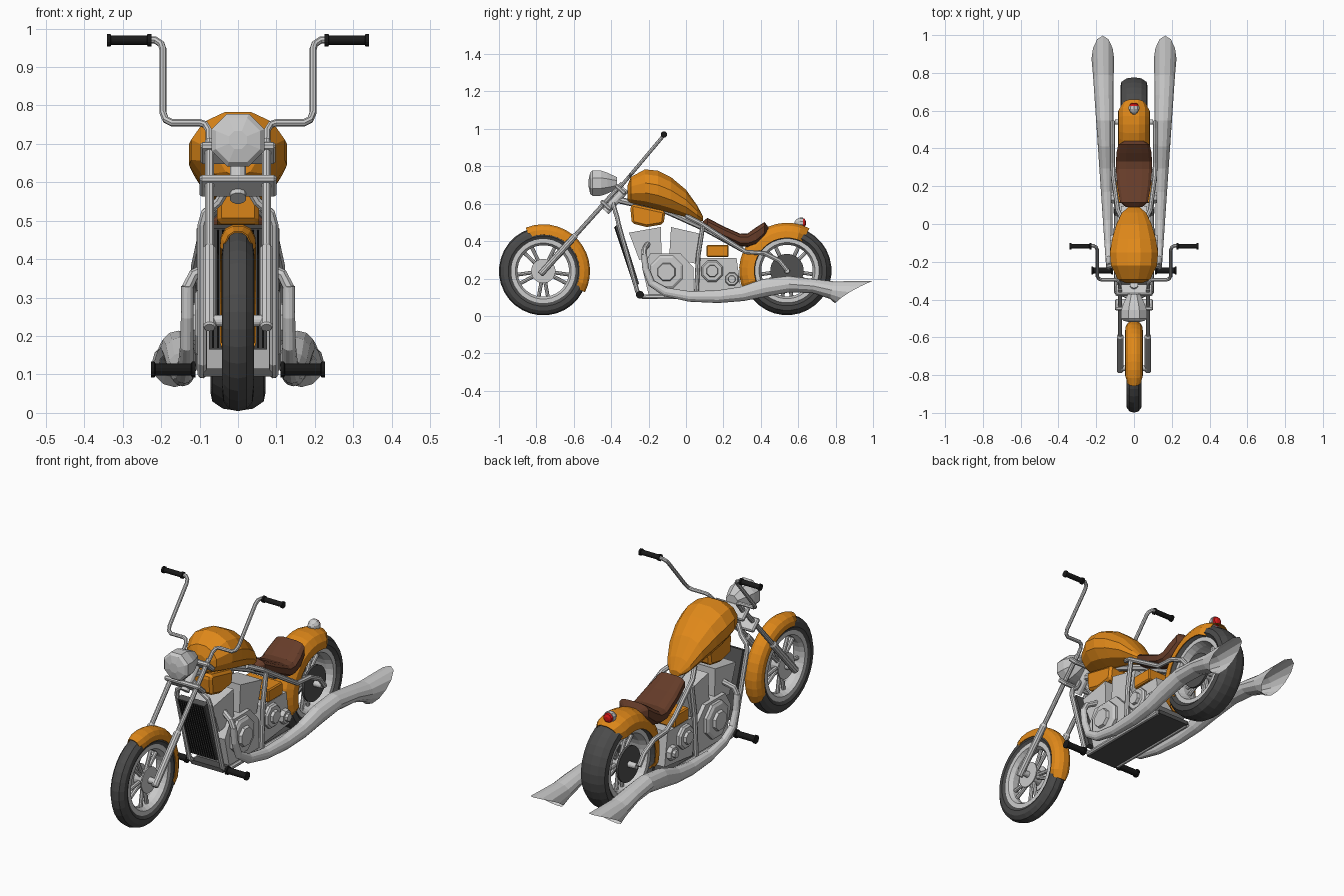
import bpy, bmesh, math
from mathutils import Vector as V

if "Cube" in bpy.data.objects:
    bpy.data.objects.remove(bpy.data.objects["Cube"])


def material(name, rgb):
    m = bpy.data.materials.new(name)
    m.diffuse_color = (*rgb, 1)
    m.use_nodes = True
    m.node_tree.nodes["Principled BSDF"].inputs["Base Color"].default_value = m.diffuse_color
    return m


ORANGE = material("orange_paint", (.75, .25, .01))
BROWN = material("brown_leather", (.13, .045, .022))
BLACK = material("black_rubber", (.01, .01, .01))
TYRE = material("tyre_rubber", (.07, .07, .07))
DARK = material("dark_metal", (.08, .08, .08))
RED = material("red_lens", (.7, .01, .01))
CHROME = None


def loft(name, rings, mat=None, mirror=False, closed=True, caps=(True, True), thick=0):
    """Skin a list of rings that all have the same number of points."""
    bm = bmesh.new()
    rows = [[bm.verts.new(p) for p in r] for r in rings]
    n = len(rows[0])
    for a, b in zip(rows, rows[1:]):
        for i in range(n if closed else n - 1):
            j = (i + 1) % n
            bm.faces.new((a[i], a[j], b[j], b[i]))
    if closed and caps[0]:
        bm.faces.new(rows[0])
    if closed and caps[1]:
        bm.faces.new(rows[-1])
    bmesh.ops.remove_doubles(bm, verts=bm.verts, dist=1e-5)
    bmesh.ops.recalc_face_normals(bm, faces=bm.faces)
    me = bpy.data.meshes.new(name)
    bm.to_mesh(me)
    bm.free()
    ob = bpy.data.objects.new(name, me)
    bpy.context.collection.objects.link(ob)
    if mat:
        me.materials.append(mat)
    if mirror:
        ob.modifiers.new("mirror", 'MIRROR')
    if thick:
        ob.modifiers.new("thickness", 'SOLIDIFY').thickness = thick
    return ob


def lathe(name, centre, axis, profile, n=16, mat=None, mirror=False, caps=True):
    """Spin (offset, radius) pairs around an axis."""
    q = V(axis).to_track_quat('Z', 'Y')
    rings = [[V(centre) + q @ V((r * math.cos(t), r * math.sin(t), o))
              for t in [math.tau * (k + .5) / n for k in range(n)]] for o, r in profile]
    return loft(name, rings, mat, mirror, caps=(caps, caps))


def prism(name, poly, x0, x1, mat=None, mirror=False, bevel=0):
    """Extrude a (y, z) outline sideways."""
    ob = loft(name, [[(x, y, z) for y, z in poly] for x in (x0, x1)], mat, mirror)
    if bevel:
        b = ob.modifiers.new("bevel", 'BEVEL')
        b.width, b.segments = bevel, 1
    return ob


def tubes(name, paths, r, mat=None, mirror=False):
    """Round tubes along paths, kept together in one curve object."""
    cu = bpy.data.curves.new(name, 'CURVE')
    cu.dimensions, cu.bevel_depth, cu.bevel_resolution = '3D', r, 2
    cu.use_fill_caps = True
    if mirror:
        paths = paths + [[(-x, y, z) for x, y, z in p] for p in paths]
    for p in paths:
        s = cu.splines.new('POLY')
        s.points.add(len(p) - 1)
        s.use_smooth = False
        for pt, co in zip(s.points, p):
            pt.co = (*co, 1)
    ob = bpy.data.objects.new(name, cu)
    bpy.context.collection.objects.link(ob)
    if mat:
        cu.materials.append(mat)
    return ob


def body(name, stations, mat, n=12, power=1.0):
    """Rounded body from (y, top, bottom, half width) stations."""
    f = lambda v: math.copysign(abs(v) ** power, v)
    ang = [math.tau * (k + .5) / n for k in range(n)]
    return loft(name, [[(w * f(math.cos(a)), y, (t + b) / 2 + (t - b) / 2 * f(math.sin(a)))
                        for a in ang] for y, t, b, w in stations], mat)


def fender(name, y, z, a0, a1, w, r_in, r_out):
    sec = [(-1, 0), (-.95, .45), (-.7, .82), (-.3, 1), (.3, 1), (.7, .82), (.95, .45), (1, 0)]
    rings = []
    for k in range(15):
        t = math.radians(a0 + (a1 - a0) * k / 14)
        s = .75 if k in (0, 14) else 1
        rings.append([(u * w * s, y + math.cos(t) * (r_in + (r_out - r_in) * h),
                       z + math.sin(t) * (r_in + (r_out - r_in) * h)) for u, h in sec])
    loft(name, rings, ORANGE, closed=False, thick=.004)


# Wheels: tyre, rim, paired spokes, hub and disc
for side, y, z, R, w, hub in (("front", -.763, .24, .237, .041, .07), ("rear", .54, .242, .238, .072, .1)):
    c, ax = (0, y, z), (1, 0, 0)
    half = [(-.7, .165), (-1, .188), (-.93, R - .025), (-.55, R - .006), (0, R)]
    prof = half + [(-o, r) for o, r in half[-2::-1]] + half[:1]
    lathe(side + "_tyre", c, ax, [(o * w, r) for o, r in prof], 32, TYRE, caps=False)
    rim = [(-.8, .172), (-.8, .15), (-.35, .138), (.35, .138), (.8, .15), (.8, .172)]
    lathe(side + "_rim", c, ax, [(o * w, r) for o, r in rim], 32, caps=False)
    spokes = []
    for k in range(10):
        t = math.tau * (k + (.22 if k % 2 else -.22)) / 10
        spokes.append([(0, y + r * math.cos(t), z + r * math.sin(t)) for r in (.03, .145)])
    tubes(side + "_spokes", spokes, .010)
    lathe(side + "_hub", c, ax, [(-hub, .014), (-.035, .016), (-.03, .04), (.03, .04), (.035, .016), (hub, .014)])
lathe("rear_brake_disc", (.045, .54, .242), (1, 0, 0), [(0, .09), (.012, .09)], 24, DARK, mirror=True)
lathe("front_brake_disc", (.028, -.763, .24), (1, 0, 0), [(0, .065), (.006, .065)], 24, mirror=True)
fender("front_fender", -.763, .24, 112, -27, .047, .195, .25)
fender("rear_fender", .54, .242, 62, 207, .085, .175, .256)

# Fork: sliders, tubes, clamps, steering head
d = V((0, .41, .455)).normalized()
p = V((0, d.z, -d.y))
lathe("fork_slider", (.074, -.763, .24), d, [(-.025, .014), (-.02, .018), (.25, .018), (.26, .012)], 10, mirror=True)
lathe("fork_tube", (.074, -.763, .24), d, [(.25, .012), (.63, .012)], 10, mirror=True)
for name, dist, w in (("lower_clamp", .485, .1), ("upper_clamp", .60, .098)):
    c = V((0, -.763, .24)) + d * dist
    pts = [c + d * u + p * v for u, v in ((-.011, -.022), (.011, -.022), (.011, .05), (-.011, .05))]
    prism(name, [(q.y, q.z) for q in pts], -w, w, bevel=.006)
lathe("steering_head", V((0, -.763, .24)) + d * .46 + p * .035, d, [(0, .022), (.16, .022)], 12)

# Handlebar, grips and foot pegs
bar = [(.074, .68), (.076, .735), (.085, .75), (.1, .755), (.172, .755), (.188, .763), (.195, .78),
       (.195, .945), (.2, .96), (.215, .97), (.33, .97)]
tubes("handlebar", [[(x, -.115 - (.97 - z) * .84, z) for x, z in bar]], .0095, mirror=True)
grip = [(0, .017), (.01, .017), (.012, .013), (.105, .013), (.107, .017), (.116, .017)]
lathe("handlebar_grip", (.225, -.118, .97), (1, 0, 0), grip, 12, BLACK, mirror=True)
lathe("foot_peg", (.11, -.246, .113), (1, 0, 0), [(o, r * 1.25) for o, r in grip], 12, BLACK, mirror=True)

# Headlight and tail light
lathe("headlight", (0, -.37, .71), (0, -1, 0), [(0, .035), (.05, .06), (.085, .073), (.13, .074), (.142, .062), (.15, .025)], 8)
lathe("tail_light", (0, .625, .497), (0, -1, 0), [(0, .029), (.015, .03), (.035, .02), (.045, .006)], 10)
lathe("tail_light_lens", (0, .623, .497), (0, 1, 0), [(0, .026), (.012, .022), (.018, .01)], 10, RED)
prism("tail_light_stalk", [(.595, .46), (.625, .46), (.62, .49), (.6, .49)], -.01, .01)

# Fuel tank, lower tank and seat
body("fuel_tank", [(-.312, .70, .615, .045), (-.295, .745, .602, .088), (-.22, .787, .583, .126), (-.15, .78, .565, .132),
                   (-.08, .745, .547, .12), (0, .677, .526, .096), (.06, .592, .507, .066), (.09, .535, .506, .03)], ORANGE)
prism("lower_tank", [(-.29, .6), (-.297, .575), (-.29, .495), (-.21, .475), (-.12, .49), (-.11, .56)],
      -.055, .055, ORANGE, bevel=.012)
body("seat", [(.09, .505, .472, .045), (.115, .525, .455, .075), (.2, .48, .415, .09), (.29, .44, .372, .098),
              (.33, .442, .368, .097), (.375, .475, .378, .095), (.42, .503, .42, .085), (.44, .475, .45, .05)], BROWN, 12, .6)

# Frame tubes, belly plate and radiator
tubes("frame", [
    [(.02, -.39, .60), (.05, -.375, .55), (.085, -.366, .52), (.093, -.36, .49), (.093, -.26, .13), (.093, -.23, .102),
     (.093, .29, .102)],
    [(.05, .0, .535), (.085, .07, .5), (.11, .25, .385), (.112, .32, .342), (.112, .42, .335), (.112, .5, .295),
     (.112, .54, .245)],
    [(.095, .09, .48), (.095, .065, .32), (.095, .055, .11)]], .0125, mirror=True)
tubes("backbone", [[(0, -.36, .62), (0, -.1, .56), (0, .1, .47), (0, .3, .36)]], .018)
prism("belly_plate", [(-.25, .095), (.3, .095), (.3, .115), (-.25, .115)], -.09, .09, DARK)
prism("radiator", [(-.38, .48), (-.35, .49), (-.25, .17), (-.278, .165)], -.076, .076, DARK)
tubes("radiator_fins", [[(x * .013, -.381, .475), (x * .013, -.28, .17)] for x in range(-5, 6)], .003, BLACK)

# Engine: two cylinders, crankcase, gearbox, covers and side box
prism("front_cylinder", [(-.305, .445), (-.135, .475), (-.13, .32), (-.25, .30)], -.07, .07)
prism("rear_cylinder", [(-.08, .475), (.095, .435), (.05, .28), (-.09, .31)], -.07, .07)
prism("crankcase", [(-.235, .26), (-.19, .335), (-.03, .335), (.04, .26), (.04, .115), (-.2, .115)], -.09, .09)
prism("gearbox", [(.07, .31), (.27, .31), (.295, .14), (.07, .115)], -.085, .085)
for name, y, z, r, x in (("crank_cover", -.105, .235, .095, .09), ("clutch_cover", .14, .24, .062, .085),
                         ("gear_cover", .245, .197, .038, .085)):
    lathe(name, (x, y, z), (1, 0, 0), [(0, r), (.014, r), (.022, r * .86), (.022, r * .55), (.036, r * .5)], 8, mirror=True)
prism("side_box", [(.11, .315), (.228, .315), (.228, .38), (.11, .38)], -.095, .095, ORANGE, bevel=.006)

# Exhausts: swelling pipes with slanted fishtail ends, plus headers
st = [(-.225, .33, .016), (-.215, .25, .018), (-.185, .175, .02), (-.11, .128, .024), (.02, .104, .028), (.17, .103, .034),
      (.3, .118, .039), (.42, .150, .048), (.55, .170, .044), (.68, .160, .038), (.78, .138, .048)]
ang = [math.tau * k / 12 for k in range(12)]
rings = []
for i, (y, z, r) in enumerate(st):
    a, b = st[max(i - 1, 0)], st[min(i + 1, len(st) - 1)]
    t = V((0, b[0] - a[0], b[1] - a[1])).normalized()
    k = (y + .225) / 1.1
    rings.append([(.132 + .033 * k + (.016 + .042 * k) * math.cos(q), y - t.z * r * math.sin(q), z + t.y * r * math.sin(q))
                  for q in ang])
rings.append([(.165 + .06 * math.cos(q), .875 + .1 * math.sin(q) + .022 * math.sin(q) ** 2, .127 + .06 * math.sin(q))
              for q in ang])
loft("exhaust", rings, mirror=True, caps=(True, False))
tubes("exhaust_header", [[(.05, -.2, .39), (.115, -.222, .36), (.132, -.225, .325)]], .015, mirror=True)
